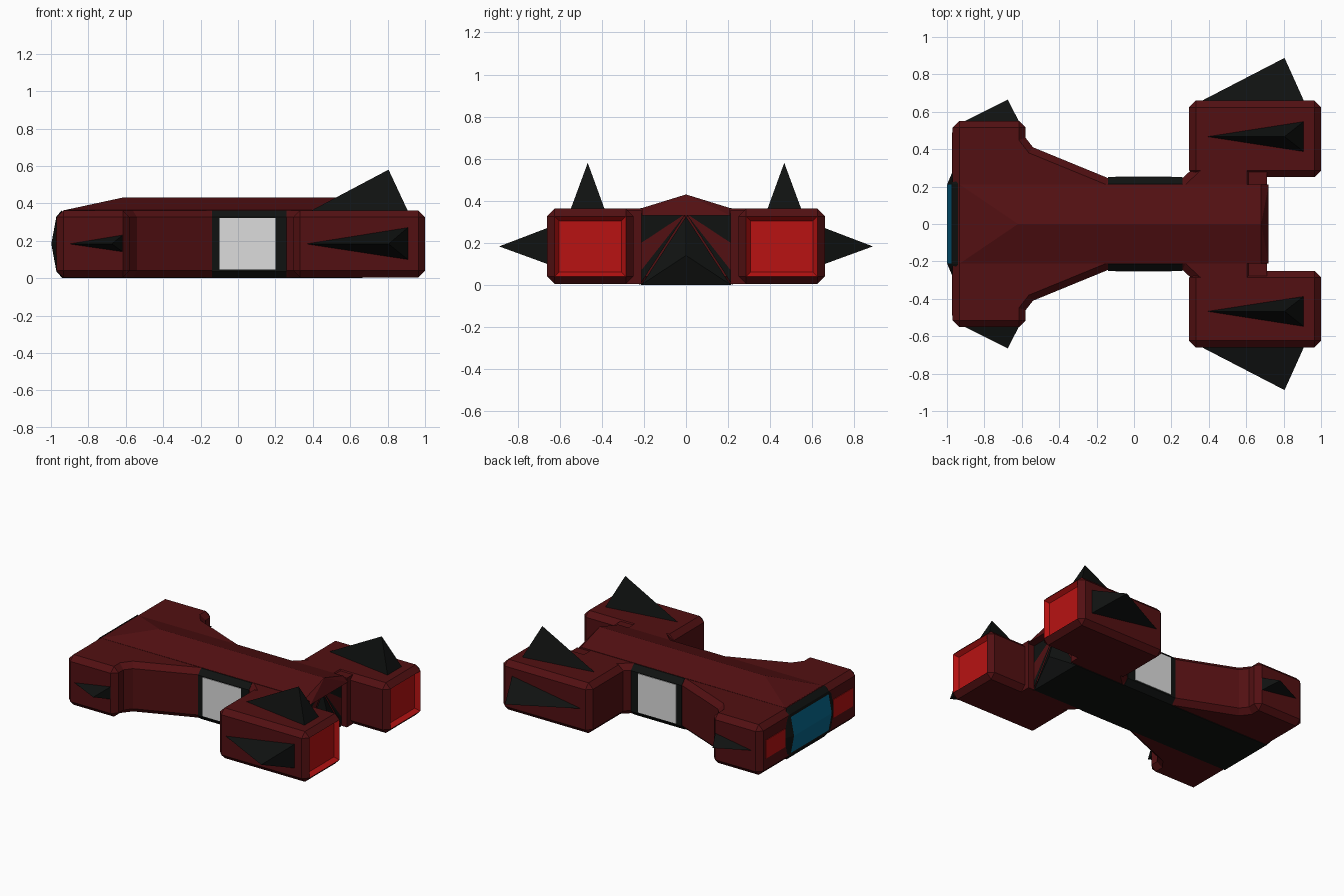
import bpy
import bmesh
from mathutils import Vector

cube = bpy.data.objects.get("Cube")
if cube:
    bpy.data.objects.remove(cube)


def material(name, rgb):
    m = bpy.data.materials.new(name)
    m.use_nodes = True
    m.diffuse_color = (*rgb, 1)
    m.node_tree.nodes["Principled BSDF"].inputs["Base Color"].default_value = (*rgb, 1)
    return m


hull_red = material("hull dark red", (0.085, 0.005, 0.006))
black = material("trim black", (0.005, 0.006, 0.0055))
glow = material("bright red", (0.48, 0.006, 0.006))
glass = material("window blue", (0.002, 0.13, 0.25))
white = material("panel white", (0.72, 0.72, 0.72))


def finish(bm, name, *mats):
    bmesh.ops.recalc_face_normals(bm, faces=bm.faces)
    mesh = bpy.data.meshes.new(name)
    bm.to_mesh(mesh)
    bm.free()
    for m in mats:
        mesh.materials.append(m)
    ob = bpy.data.objects.new(name, mesh)
    bpy.context.collection.objects.link(ob)
    return ob


def box_mesh(lo, hi):
    bm = bmesh.new()
    bmesh.ops.create_cube(bm, size=1)
    lo, hi = Vector(lo), Vector(hi)
    for v in bm.verts:
        v.co = (lo + hi) / 2 + v.co * (hi - lo)
    return bm


def chamfer(bm, edges, size=0.036):
    bmesh.ops.bevel(bm, geom=edges, offset=size, segments=1,
                    affect='EDGES', profile=0.5)


def box(name, lo, hi, mat):
    return finish(box_mesh(lo, hi), name, mat)


def solid(name, points, mat):
    """Convex solid around a few corner points."""
    bm = bmesh.new()
    for p in points:
        bm.verts.new(p)
    bmesh.ops.convex_hull(bm, input=bm.verts)
    bmesh.ops.dissolve_limit(bm, angle_limit=0.01, verts=bm.verts, edges=bm.edges)
    return finish(bm, name, mat)


BASE, DECK = 0.004, 0.362
MID = 0.183

# Tapered main body, extruded from its plan
half = [(-0.75, 0.5), (-0.61, 0.5), (-0.54, 0.41), (-0.14, 0.246),
        (0.26, 0.246), (0.35, 0.33), (0.64, 0.33)]
plan = half + [(x, -y) for x, y in reversed(half)]
bm = bmesh.new()
face = bm.faces.new([bm.verts.new((x, y, BASE)) for x, y in plan])
top = bmesh.ops.extrude_face_region(bm, geom=[face])["geom"]
for v in top:
    if isinstance(v, bmesh.types.BMVert):
        v.co.z = DECK
chamfer(bm, [e for e in bm.edges if abs(e.verts[0].co.z - e.verts[1].co.z) < 0.01])
finish(bm, "main_body", hull_red)

# Nose block
bm = box_mesh((-0.97, -0.552, BASE), (-0.58, 0.552, DECK))
chamfer(bm, bm.edges[:])
finish(bm, "nose_block", hull_red)

# Ridged roof with a sloped rear lip
roof = [(-0.62, 0, 0.43), (0.68, 0, 0.43), (0.72, 0, 0.33)]
for s in (-1, 1):
    roof += [(-0.93, s * 0.21, DECK + 0.001), (-0.93, s * 0.21, 0.33),
             (0.68, s * 0.21, DECK + 0.003), (0.72, s * 0.21, 0.33)]
solid("ridged_roof", roof, hull_red)

# Black belly strip and the frame around the side panels
box("belly_strip", (-0.94, -0.21, 0), (0.665, 0.21, 0.008), black)
bm = box_mesh((-0.14, -0.25, 0), (0.26, 0.25, DECK))
chamfer(bm, [e for e in bm.edges if abs(e.verts[0].co.x - e.verts[1].co.x) > 0.1])
finish(bm, "panel_frame", black)

# Nose window: black bulge with two blue panes
bulge = []
for s in (-1, 1):
    bulge += [(-0.998, s * 0.215, MID), (-0.968, s * 0.285, MID)]
    for k in (-1, 1):
        bulge += [(-0.971, s * 0.215, MID + k * 0.147),
                  (-0.94, s * 0.215, MID + k * 0.182),
                  (-0.968, s * 0.25, MID + k * 0.13)]
solid("window_frame", bulge, black)
bm = bmesh.new()
rows = [[bm.verts.new((x, y, z)) for y in (-0.212, 0.212)]
        for x, z in ((-0.975, 0.055), (-1.0, MID), (-0.975, 0.311))]
for a, b in zip(rows, rows[1:]):
    bm.faces.new((a[0], b[0], b[1], a[1]))
for f in bm.faces:
    f.normal_update()
pane = finish(bm, "nose_window", glass)
if pane.data.polygons[0].normal.x > 0:
    pane.data.flip_normals()

# Rear wall between the engines, coloured in triangles
bm = bmesh.new()
peak = bm.verts.new((0.665, 0, 0.34))
for s in (-1, 1):
    edge = [bm.verts.new((0.665, s * 0.22, z)) for z in (0.34, 0.195, 0.06, 0)]
    for i in range(3):
        f = bm.faces.new((peak, edge[i], edge[i + 1]))
        f.material_index = 0 if i == 1 else 1
wall = finish(bm, "rear_wall", hull_red, black)
for f in wall.data.polygons:
    if f.normal.x < 0:
        f.flip()

# Spike on the rear wall
solid("tail_spike", [(0.665, 0, 0.325), (0.665, -0.21, 0.002),
                     (0.665, 0.21, 0.002), (0.715, 0, 0.14)], black)

for s, side in ((1, "left"), (-1, "right")):
    def name(part):
        return side + "_" + part

    def span(x, y, z):
        """Low and high corners of a block on this side."""
        ys = sorted((s * y[0], s * y[1]))
        return (x[0], ys[0], z[0]), (x[1], ys[1], z[1])

    # Engine pod with a recessed glowing exhaust
    bm = box_mesh(*span((0.295, 1.0), (0.25, 0.66), (BASE, DECK)))
    chamfer(bm, bm.edges[:])
    bm.normal_update()
    rear = [f for f in bm.faces if f.normal.x > 0.99]
    ring = bmesh.ops.inset_region(bm, faces=rear, thickness=0.03, depth=-0.03)["faces"]
    for f in rear + ring:
        f.material_index = 1
    finish(bm, name("engine_pod"), hull_red, glow)

    # Post beside the rear wall
    box(name("rear_post"), *span((0.6, 0.71), (0.212, 0.3), (BASE, 0.355)), hull_red)

    # Fins on the pod and the nose
    solid(name("top_fin"), [(0.38, s * 0.467, 0.355), (0.91, s * 0.385, 0.355),
                            (0.91, s * 0.55, 0.355), (0.805, s * 0.467, 0.58)], black)
    solid(name("pod_side_fin"), [(0.355, s * 0.655, MID), (0.91, s * 0.655, 0.098),
                                 (0.91, s * 0.655, 0.272), (0.805, s * 0.888, MID)], black)
    solid(name("nose_side_fin"), [(-0.91, s * 0.548, MID), (-0.615, s * 0.548, 0.14),
                                  (-0.615, s * 0.548, 0.232), (-0.675, s * 0.665, MID)], black)

    # Side panel and nose lamp plates
    box(name("side_panel"), *span((-0.1, 0.2), (0.248, 0.254), (0.045, 0.322)), white)
    box(name("nose_lamp"), *span((-0.974, -0.966), (0.27, 0.49), (0.12, 0.25)), glow)
